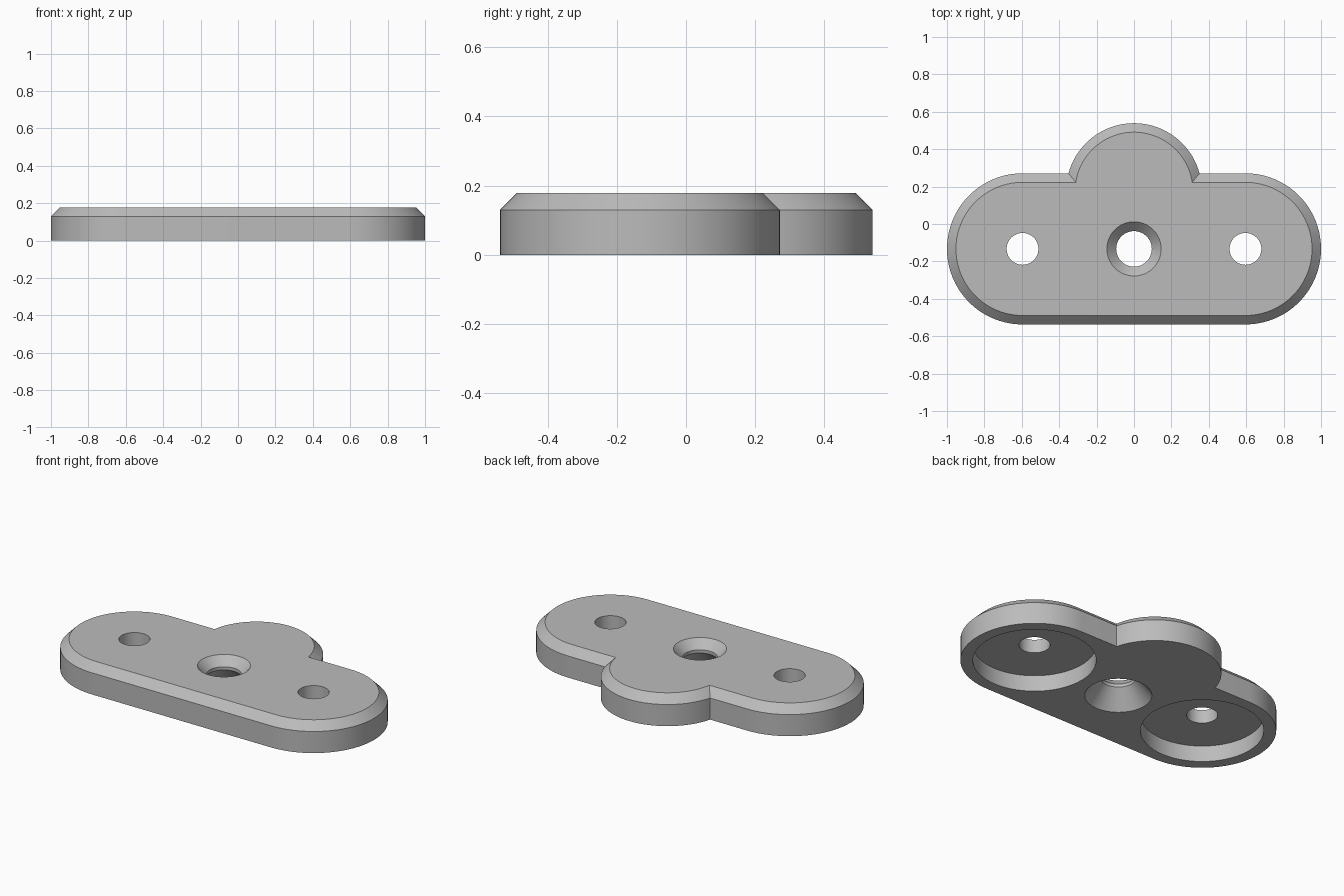
import bpy, bmesh, math

cube = bpy.data.objects.get("Cube")
if cube:
    bpy.data.objects.remove(cube, do_unlink=True)

HEIGHT, CHAMFER = 0.178, 0.048
END_X, MID_Y, END_R = 0.596, -0.133, 0.404
LOBE_Y, LOBE_R = 0.176, 0.363

grey = bpy.data.materials.new("plain grey")
grey.use_nodes = True
colour = (0.5, 0.5, 0.5, 1)
grey.diffuse_color = colour
grey.node_tree.nodes["Principled BSDF"].inputs["Base Color"].default_value = colour


def make_object(name, bm):
    bmesh.ops.recalc_face_normals(bm, faces=bm.faces[:])
    mesh = bpy.data.meshes.new(name)
    bm.to_mesh(mesh)
    bm.free()
    mesh.materials.append(grey)
    obj = bpy.data.objects.new(name, mesh)
    bpy.context.collection.objects.link(obj)
    return obj


def arc(cx, cy, r, start, end, steps):
    angles = [start + (end - start) * i / steps for i in range(steps + 1)]
    return [(cx + r * math.cos(a), cy + r * math.sin(a)) for a in angles]


def outline(inset):
    """Rounded bar with a round lobe on its back edge, drawn counterclockwise."""
    r, lobe = END_R - inset, LOBE_R - inset
    meet = math.asin((MID_Y + r - LOBE_Y) / lobe)
    quarter = math.pi / 2
    return (arc(END_X, MID_Y, r, -quarter, quarter, 40)
            + arc(0, LOBE_Y, lobe, meet, math.pi - meet, 40)
            + arc(-END_X, MID_Y, r, quarter, 3 * quarter, 40))


def loft(bm, rings):
    """Skin stacked rings of vertices and cap both ends."""
    rings = [[bm.verts.new(p) for p in ring] for ring in rings]
    for low, high in zip(rings, rings[1:]):
        for i in range(len(low)):
            j = (i + 1) % len(low)
            bm.faces.new((low[i], low[j], high[j], high[i]))
    bm.faces.new(rings[0][::-1])
    bm.faces.new(rings[-1])


def turned_cutter(name, x, profile):
    bm = bmesh.new()
    loft(bm, [[(px, py, z) for px, py in arc(x, MID_Y, r, 0, math.tau, 64)[:-1]]
              for r, z in profile])
    obj = make_object(name, bm)
    obj.hide_render = True
    return obj


# Plate with chamfered top edge
bm = bmesh.new()
levels = [(0, 0), (0, HEIGHT - CHAMFER), (CHAMFER, HEIGHT)]
loft(bm, [[(x, y, z) for x, y in outline(inset)] for inset, z in levels])
plate = make_object("mounting_plate", bm)

# Side holes with wide pockets underneath, and a double countersunk centre hole
pocket = [(0.336, -0.05), (0.336, 0.097), (0.085, 0.097), (0.085, 0.25)]
countersink = [(0.225, -0.05), (0.183, 0), (0.095, 0.108), (0.095, 0.127),
               (0.145, HEIGHT), (0.195, HEIGHT + 0.05)]
cutters = [turned_cutter("left_pocket_cutter", END_X, pocket),
           turned_cutter("right_pocket_cutter", -END_X, pocket),
           turned_cutter("centre_hole_cutter", 0, countersink)]

bpy.ops.object.select_all(action="DESELECT")
plate.select_set(True)
bpy.context.view_layer.objects.active = plate
for cutter in cutters:
    cut = plate.modifiers.new(cutter.name, "BOOLEAN")
    cut.operation = "DIFFERENCE"
    cut.solver = "EXACT"
    cut.object = cutter
    bpy.ops.object.modifier_apply(modifier=cut.name)
    bpy.data.objects.remove(cutter, do_unlink=True)

bpy.ops.object.shade_smooth_by_angle(angle=math.radians(25))
